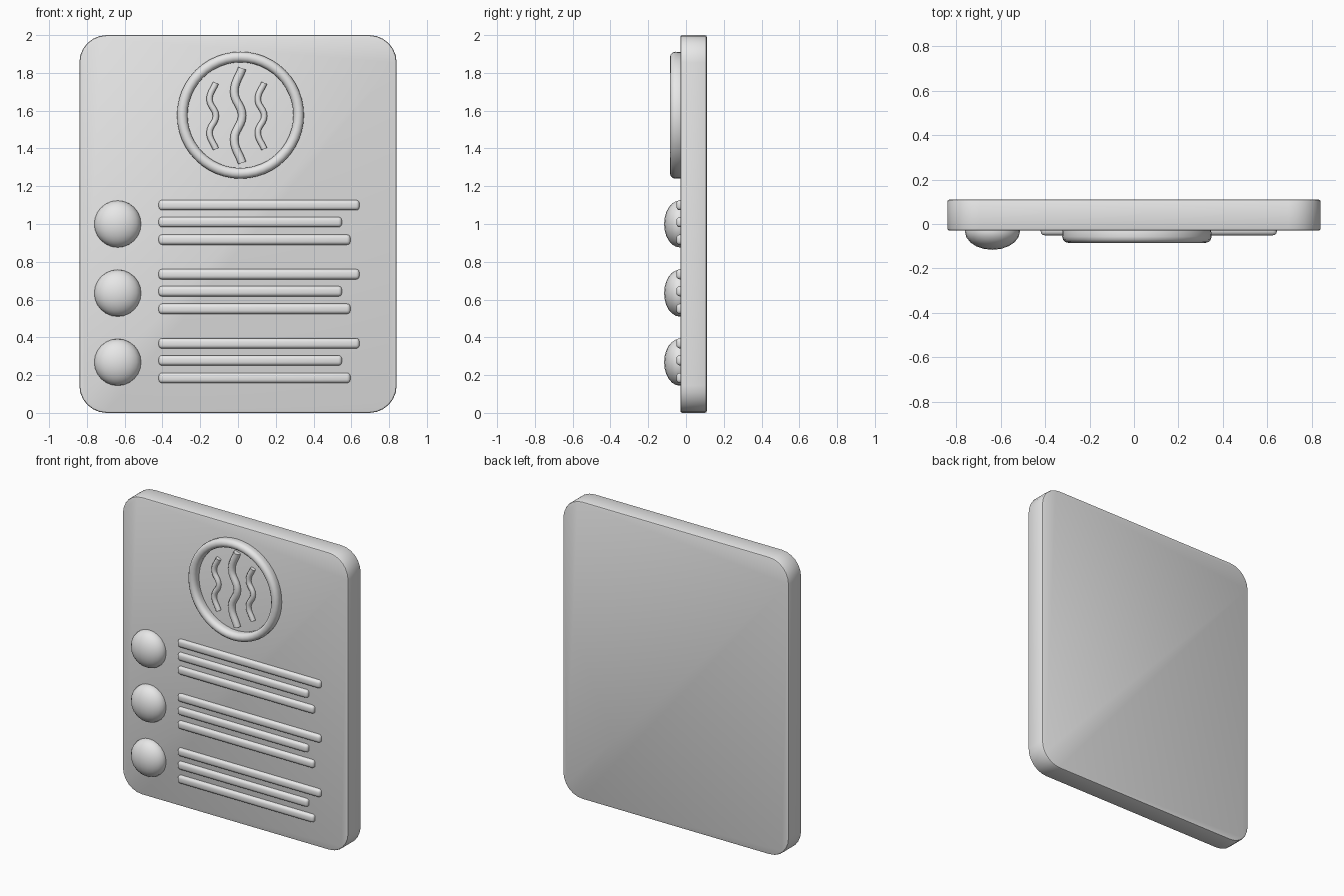
import bpy
import bmesh
import math

cube = bpy.data.objects.get("Cube")
if cube:
    bpy.data.objects.remove(cube, do_unlink=True)

# Single flat colour
grey = bpy.data.materials.new("light_grey")
grey.use_nodes = True
grey.diffuse_color = (0.8, 0.8, 0.8, 1)
grey.node_tree.nodes["Principled BSDF"].inputs["Base Color"].default_value = grey.diffuse_color

FACE = -0.03  # front surface of the panel


def finish(obj, name, angle=40):
    obj.name = name
    obj.data.materials.clear()
    obj.data.materials.append(grey)
    bpy.ops.object.select_all(action='DESELECT')
    obj.select_set(True)
    bpy.context.view_layer.objects.active = obj
    bpy.ops.object.shade_smooth_by_angle(angle=math.radians(angle))
    return obj


def rounded_box(name, centre, size, bevel, segments, corner=0):
    bm = bmesh.new()
    bmesh.ops.create_cube(bm, size=1)
    bmesh.ops.scale(bm, vec=size, verts=bm.verts)
    if corner:
        # Round the four corners seen from the front
        depth_edges = [e for e in bm.edges
                       if abs(e.verts[0].co.y - e.verts[1].co.y) > 0.01]
        bmesh.ops.bevel(bm, geom=depth_edges, offset=corner, segments=6,
                        profile=0.5, affect='EDGES')
    edges = [e for e in bm.edges if e.calc_face_angle(0) > math.radians(40)]
    bmesh.ops.bevel(bm, geom=edges, offset=bevel, segments=segments,
                    profile=0.5, affect='EDGES')
    bmesh.ops.translate(bm, vec=centre, verts=bm.verts)
    mesh = bpy.data.meshes.new(name)
    bm.to_mesh(mesh)
    bm.free()
    obj = bpy.data.objects.new(name, mesh)
    bpy.context.collection.objects.link(obj)
    return finish(obj, name)


def wave(name, x, z, half_height, swing, radius):
    # Zigzag path softened into a wave
    curve = bpy.data.curves.new(name, 'CURVE')
    curve.dimensions = '3D'
    curve.bevel_depth = radius
    curve.bevel_resolution = 3
    curve.resolution_u = 6
    curve.use_fill_caps = True
    spline = curve.splines.new('BEZIER')
    spline.bezier_points.add(4)
    for i, point in enumerate(spline.bezier_points):
        side = swing if i % 2 == 0 else -swing
        point.co = (x + side, FACE - 0.008, z + half_height * (1 - i / 2))
        point.handle_left_type = point.handle_right_type = 'AUTO'
    obj = bpy.data.objects.new(name, curve)
    bpy.context.collection.objects.link(obj)
    bpy.ops.object.select_all(action='DESELECT')
    obj.select_set(True)
    bpy.context.view_layer.objects.active = obj
    bpy.ops.object.convert(target='MESH')
    finish(bpy.context.object, name)


# Backing panel
rounded_box("panel", (0, 0.04, 1), (1.68, 0.14, 2), 0.01, 2, corner=0.145)

# Raised ring, its back half pushed into the panel
RING_X, RING_Z = 0.013, 1.576
bpy.ops.mesh.primitive_torus_add(major_radius=0.308, minor_radius=0.028,
                                 major_segments=48, minor_segments=12)
ring = bpy.context.object
for v in ring.data.vertices:
    x, y, z = v.co
    depth = -0.057 - z + (0.04 if z < -0.001 else 0)
    v.co = (x + RING_X, depth, y + RING_Z)
finish(ring, "emblem_ring", 60)

# Three waves inside the ring
wave("wave_centre", RING_X - 0.012, RING_Z - 0.002, 0.25, 0.021, 0.023)
wave("wave_right", -0.134, RING_Z - 0.004, 0.175, 0.017, 0.017)
wave("wave_left", 0.122, RING_Z - 0.004, 0.175, 0.017, 0.017)

# Three rows: a round bullet and three lines each
LINE_START = -0.42
for row in range(3):
    z = 1.0 - row * 0.366
    bpy.ops.mesh.primitive_uv_sphere_add(segments=20, ring_count=12, radius=1,
                                         location=(-0.637, FACE - 0.003, z))
    bullet = bpy.context.object
    bullet.scale = (0.124, 0.083, 0.124)
    finish(bullet, f"bullet_{row + 1}", 60)
    for line, (end, dz) in enumerate([(0.643, 0.1), (0.55, 0.01), (0.595, -0.083)]):
        rounded_box(f"text_line_{row + 1}_{line + 1}",
                    ((LINE_START + end) / 2, -0.024, z + dz),
                    (end - LINE_START, 0.054, 0.054), 0.018, 3)
